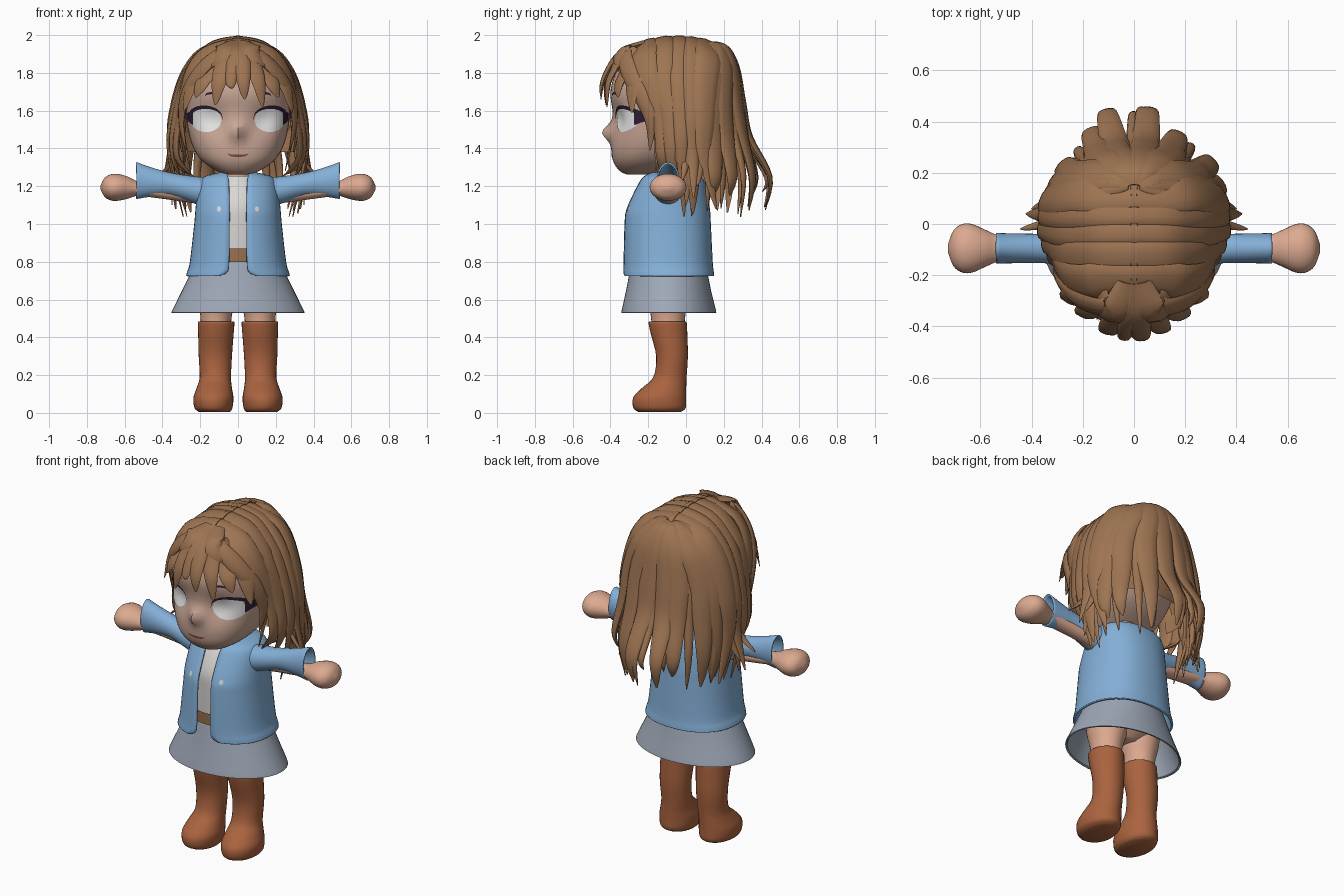
import bpy, bmesh, math, random
from mathutils import Vector
from mathutils.bvhtree import BVHTree

random.seed(4)
if "Cube" in bpy.data.objects:
    bpy.data.objects.remove(bpy.data.objects["Cube"])


def material(name, r, g, b):
    m = bpy.data.materials.new(name)
    m.use_nodes = True
    m.diffuse_color = (r, g, b, 1)
    bsdf = m.node_tree.nodes["Principled BSDF"]
    bsdf.inputs["Base Color"].default_value = (r, g, b, 1)
    bsdf.inputs["Roughness"].default_value = 0.8
    return m


HAIR = material("hair brown", .34, .175, .085)
SKIN = material("skin", .72, .40, .28)
FACE = material("face skin", .58, .38, .30)
BLUE = material("jacket blue", .23, .43, .68)
GREY = material("skirt grey", .34, .39, .47)
BOOT = material("boot leather", .40, .125, .05)
WHITE = material("shirt white", .70, .68, .66)
EYE = material("eye white", .80, .80, .80)
DARK = material("lash purple", .025, .012, .035)
LIP = material("lip red", .22, .065, .055)


def spline(rows, sub):
    """Smoothly interpolate a list of tuples."""
    out = []
    for i in range(len(rows) - 1):
        p = [rows[max(0, min(len(rows) - 1, i + k))] for k in (-1, 0, 1, 2)]
        for j in range(sub):
            t = j / sub
            out.append(tuple(b + .5 * t * (c - a + t * (2*a - 5*b + 4*c - d + t * (3*(b - c) + d - a)))
                             for a, b, c, d in zip(*p)))
    return out + [tuple(rows[-1])]


def build(name, rings, mat, closed=True, caps=True, mirror=False, thick=0):
    """Skin a list of equal rings of points into a smooth object."""
    bm = bmesh.new()
    vs = [[bm.verts.new(p) for p in ring] for ring in rings]
    n = len(vs[0])
    for a, b in zip(vs, vs[1:]):
        for i in range(n if closed else n - 1):
            j = (i + 1) % n
            bm.faces.new((a[i], a[j], b[j], b[i]))
    if caps and closed:
        bm.faces.new(vs[0][::-1])
        bm.faces.new(vs[-1])
    bmesh.ops.recalc_face_normals(bm, faces=bm.faces)
    me = bpy.data.meshes.new(name)
    bm.to_mesh(me)
    bm.free()
    me.materials.append(mat)
    ob = bpy.data.objects.new(name, me)
    bpy.context.collection.objects.link(ob)
    if thick:
        s = ob.modifiers.new("thickness", "SOLIDIFY")
        s.thickness, s.offset = thick, -1
    if mirror:
        ob.modifiers.new("mirror", "MIRROR")
    bpy.ops.object.select_all(action="DESELECT")
    bpy.context.view_layer.objects.active = ob
    ob.select_set(True)
    bpy.ops.object.shade_smooth_by_angle(angle=math.radians(50))
    return ob


def loft(name, rows, mat, axis="z", n=32, sub=4, e=1, shape=None, **kw):
    """Rows are (height, centre u, centre v, radius u, radius v[, front gap])."""
    rings = []
    for row in spline(rows, sub):
        h, cu, cv, ru, rv = row[:5]
        gap = max(0, row[5]) if len(row) > 5 else 0
        a0 = math.asin(min(1, gap / ru) ** (1 / e))
        ring = []
        for i in range(n):
            a = a0 + (2 * math.pi - 2 * a0) * i / (n - 1 if len(row) > 5 else n)
            s, c = math.sin(a), math.cos(a)
            u = cu + ru * math.copysign(abs(s) ** e, s)
            v = cv - rv * math.copysign(abs(c) ** e, c)
            p = (u, v, h) if axis == "z" else (h, u, v)
            ring.append(shape(*p) if shape else p)
        rings.append(ring)
    return build(name, rings, mat, closed=len(rows[0]) < 6, **kw)


def body(*rows):
    """Turn (z, half width, front y, back y[, gap]) into loft rows."""
    return [(z, 0, (f + b) / 2, w, (b - f) / 2, *g) for z, w, f, b, *g in rows]


# Head with a small nose and shallow eye sockets
def features(x, y, z):
    if y < -.2:
        y -= .055 * math.exp(-(x / .035) ** 2 - ((z - 1.485) / .045) ** 2)
        y += .03 * math.exp(-((abs(x) - .13) / .07) ** 2 - ((z - 1.55) / .07) ** 2)
    return x, y, z


head = loft("head", body((1.262, .05, -.31, -.2), (1.28, .11, -.35, -.12), (1.33, .185, -.385, -.02),
                         (1.4, .235, -.395, .08), (1.5, .265, -.39, .15), (1.6, .275, -.39, .2),
                         (1.7, .275, -.4, .22), (1.8, .25, -.37, .2), (1.88, .19, -.29, .15),
                         (1.93, .08, -.18, .05)), FACE, n=64, sub=5, e=.84, shape=features)
loft("neck", body((1.2, .075, -.17, -.02), (1.32, .07, -.17, -.02)), SKIN)

# Clothes
loft("shirt", body((.82, .2, -.29, .09), (1.0, .2, -.295, .1), (1.1, .195, -.29, .1), (1.2, .17, -.245, .08),
                   (1.255, .09, -.205, .02)), WHITE, caps=False)
loft("belt", body((.8, .215, -.3, .1), (.87, .212, -.305, .1)), HAIR, caps=False)
jacket = loft("jacket", body((.725, .275, -.335, .15, .1), (.745, .27, -.335, .148, .06),
                             (.8, .255, -.333, .142, .048), (1.0, .232, -.328, .132, .046),
                             (1.08, .225, -.317, .127, .046), (1.2, .212, -.262, .108, .048),
                             (1.25, .18, -.23, .078, .053), (1.275, .09, -.19, .02, .06)),
              BLUE, n=48, e=.88, thick=.012)
loft("skirt", body((.53, .352, -.342, .16), (.545, .347, -.34, .158), (.66, .29, -.315, .13), (.82, .212, -.285, .1)),
     GREY, n=48, caps=False, thick=.01)
loft("sleeve", [(.13, -.095, 1.165, .08, .08), (.22, -.095, 1.178, .073, .073), (.35, -.095, 1.208, .058, .062),
                (.46, -.095, 1.222, .058, .078), (.538, -.095, 1.23, .06, .098)],
     BLUE, axis="x", caps=False, mirror=True, thick=.008)


# Painted details laid just above the face and the jacket
def decal(name, x0, x1, low, high, mat, lift=.004, mirror=True, base=head, cols=24, rows=8):
    surface = BVHTree.FromPolygons([v.co for v in base.data.vertices], [p.vertices for p in base.data.polygons])
    rings = []
    for i in range(cols + 1):
        t = i / cols
        x = x0 + (x1 - x0) * t
        ring = []
        for j in range(rows + 1):
            z = low(t) + (high(t) - low(t)) * j / rows
            hit = surface.ray_cast(Vector((x, -2, z)), Vector((0, 1, 0)))[0]
            y = max(-.45, min(-.21, hit.y)) if hit else -.21
            ring.append((x, y - lift, z))
        rings.append(ring)
    build(name, rings, mat, closed=False, mirror=mirror)


def arch(t):
    return math.sqrt(max(0, 1 - (2 * t - 1) ** 2))


decal("eye", .087, .25, lambda t: 1.55 - .063 * arch(t), lambda t: 1.55 + .064 * arch(t), EYE)
decal("upper_lash", .08, .262, lambda t: 1.55 + .06 * arch(t),
      lambda t: 1.556 + .064 * arch(t) ** .9 + .014 * t, DARK, .008)
decal("lash_wing", .238, .296, lambda t: 1.522 + .052 * t, lambda t: 1.598 - .02 * t, DARK, .009)
decal("brow", .1, .175, lambda t: 1.675 + .012 * arch(t), lambda t: 1.679 + .02 * arch(t), DARK)
decal("mouth", -.055, .055, lambda t: 1.373 - .019 * arch(t), lambda t: 1.374 - .007 * arch(t), LIP, mirror=False)
decal("button", .09, .112, lambda t: 1.08 - .014 * arch(t), lambda t: 1.08 + .014 * arch(t), WHITE, base=jacket)

# Arms with rounded hands, hips, legs and boots
loft("arm", [(.12, -.085, 1.14, .045, .045), (.3, -.085, 1.158, .042, .038), (.45, -.09, 1.176, .045, .036),
             (.53, -.095, 1.187, .052, .038), (.58, -.095, 1.192, .072, .057), (.63, -.095, 1.194, .094, .07),
             (.67, -.095, 1.194, .095, .07), (.705, -.095, 1.194, .07, .052), (.727, -.095, 1.194, .015, .012)],
     SKIN, axis="x", mirror=True)
loft("hips", body((.59, .06, -.16, -.02), (.64, .16, -.22, .04), (.72, .21, -.26, .08), (.82, .195, -.26, .08)), SKIN)
loft("leg", [(.42, .117, -.095, .078, .085), (.52, .116, -.095, .084, .092), (.62, .112, -.095, .108, .115),
             (.72, .11, -.095, .115, .125)], SKIN, mirror=True)
loft("boot", [(.004, .125, -.14, .08, .11), (.025, .13, -.14, .1, .138), (.08, .13, -.14, .106, .14),
              (.13, .126, -.117, .094, .118), (.19, .12, -.085, .083, .088), (.3, .12, -.074, .088, .084),
              (.42, .117, -.09, .094, .097), (.475, .116, -.097, .097, .101), (.484, .116, -.097, .091, .095)],
     BOOT, mirror=True)


# Hair: an under layer covered with tapering locks
def lock(name, path, width, thick=.03, start=.75, mirror=False):
    pts = [Vector(p) for p in spline(path, 5)]
    rings = []
    for i, p in enumerate(pts):
        t = i / (len(pts) - 1)
        along = (pts[min(i + 1, len(pts) - 1)] - pts[max(i - 1, 0)]).normalized()
        out = p - Vector((0, -.05, min(p.z, 1.6)))
        side = along.cross(out).normalized()
        out = side.cross(along).normalized()
        taper = (start + (1 - start) * min(1, t * 3)) * max(.03, 1 - t ** 3) ** .8
        w, h = width / 2 * taper, thick * max(.12, 1 - t ** 4)
        rings.append([p + side * w * math.cos(a) + out * h * math.sin(a)
                      for a in (k * math.pi / 5 for k in range(10))])
    build(name, rings, HAIR, mirror=mirror)


loft("hair_under_layer", body((1.38, .3, -.25, .22, .29), (1.5, .325, -.3, .28, .305), (1.6, .33, -.36, .295, .3),
                              (1.75, .3, -.39, .28, .22), (1.85, .245, -.36, .23, .1), (1.92, .17, -.27, .17, .0),
                              (1.965, .06, -.15, .05, .0)), HAIR, n=48)

# Side locks draped from the centre parting: start y, middle y, size, width, tip
for y, mid, k, w, tip in ((.115, .1, 1, .16, (.33, .16, 1.08)), (.04, .04, 1.03, .13, (.42, .04, 1.14)),
                          (-.035, -.02, 1.02, .13, (.29, -.01, 1.04)), (-.125, -.07, .98, .16, (.28, -.07, 1.2)),
                          (-.215, -.12, .92, .16, (.25, -.13, 1.26))):
    top = 1.978 - .9 * (y + .05) ** 2
    lock("side_lock", [(-.015, y, top - .004), (.12 * k, y, top - .03), (.21 * k, y * 1.05, 1.87),
                       (.285 * k, y * .95, 1.75), (.34 * k, mid, 1.55), (.352 * k, mid, 1.36), tip],
         w, .026, .85, True)
for y, x, z, w in ((.08, .4, 1.2, .07), (.0, .445, 1.23, .06), (.02, .35, 1.1, .08), (.05, .27, 1.04, .07),
                   (-.04, .23, 1.25, .06)):
    lock("thin_side_lock", [(.29, y, 1.7), (.338, y, 1.5), (.345, y, 1.34), (x, y - .02, z)], w, .016, mirror=True)

# Fringe swept forward from the parting
for x, z, w in ((-.285, 1.6, .15), (-.225, 1.67, .13), (-.12, 1.63, .12), (-.045, 1.72, .08), (.035, 1.66, .1),
                (.13, 1.62, .11), (.215, 1.67, .13), (.288, 1.59, .15)):
    y = -.452 + 2 * x * x
    lock("fringe_lock", [(x * .1, -.23, 1.955), (x * .3, -.34, 1.91), (x * .62, y + .045, 1.83),
                         (x * .86, y + .005, 1.74), (x, y, z)], w, .017, .5)
for x, y, z, w in ((.25, -.16, 1.28, .07), (.275, -.19, 1.39, .1)):
    lock("temple_lock", [(-.01, -.25, 1.945), (.1, -.32, 1.9), (.21, -.3, 1.8), (.28, -.24, 1.68),
                         (.3, y, 1.54), (x, y, z)], w, .018, .6, True)

# Back locks fanning out from the crown, in an outer and an inner layer
for size, w, spread in ((1, .15, (11, 29, 47, 64, 82)), (.95, .08, (0, 20, 38, 56, 73))):
    for deg in spread:
        for flip in (-1, 1):
            a = math.radians(flip * deg + random.uniform(-5, 5))
            s, c = math.sin(a) * size, math.cos(a) * size
            r = (.475 if deg < 15 else .42 - .0007 * deg) + random.uniform(-.03, .01)
            z = random.uniform(1.03, 1.18)
            lock("back_lock", [(.02 * s, .15, 1.94), (.1 * s, .13 + .08 * c, 1.92), (.23 * s, .09 + .17 * c, 1.82),
                               (.32 * s, .03 + .265 * c, 1.64), (.345 * s, .01 + .325 * c, 1.46),
                               (r * s, r * c, 1.25), (r * .9 * s, r * .95 * c, z)], w, .027, .4)
